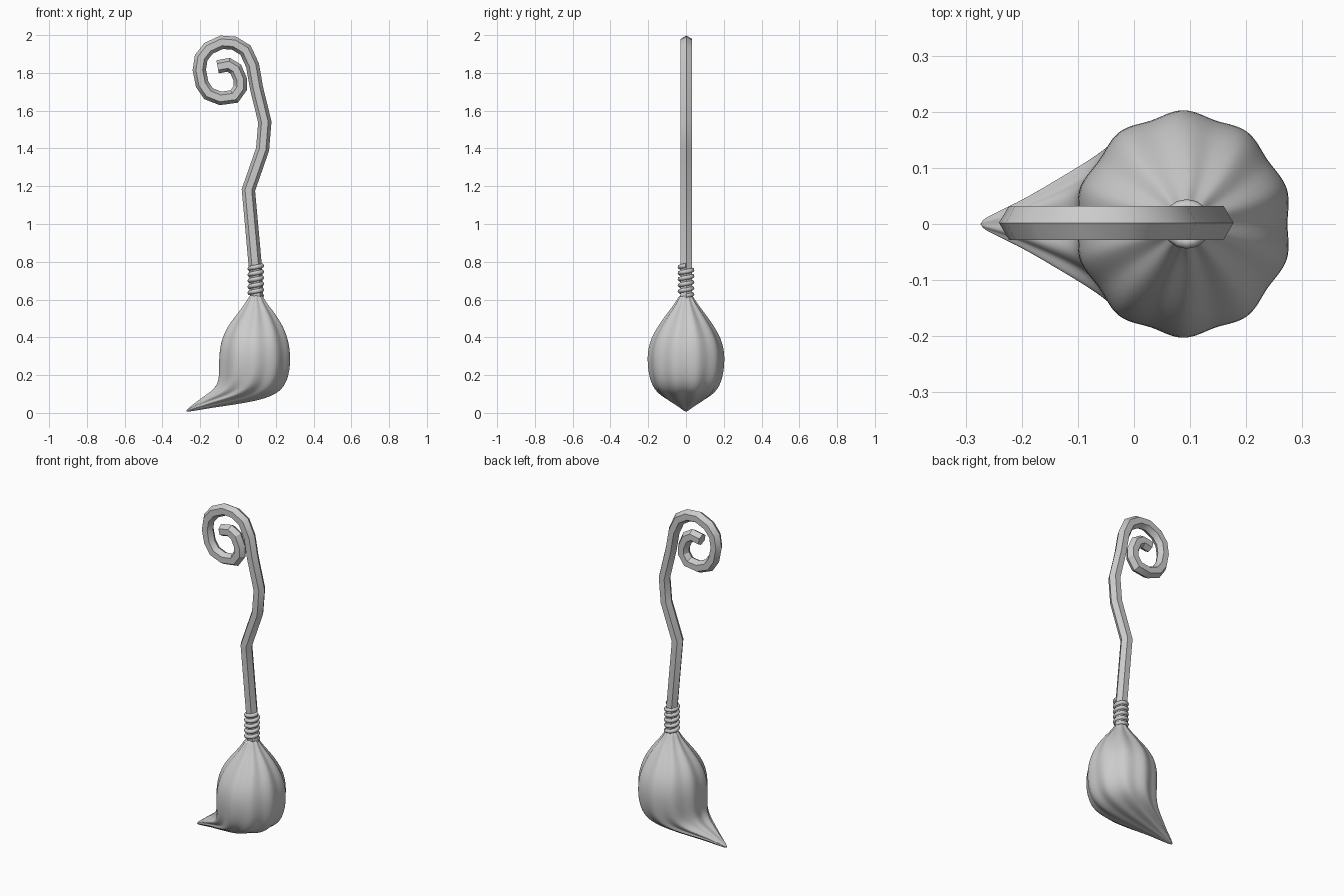
import bpy, bmesh
from math import sin, cos, pi, radians
from mathutils import Vector

if "Cube" in bpy.data.objects:
    bpy.data.objects.remove(bpy.data.objects["Cube"])

grey = bpy.data.materials.new("plain_grey")
grey.use_nodes = True
colour = (0.6, 0.6, 0.6, 1)
grey.diffuse_color = colour
grey.node_tree.nodes["Principled BSDF"].inputs["Base Color"].default_value = colour


def loft(name, rings, angle):
    """Skin a list of equal rings, cap both ends and shade by angle."""
    bm = bmesh.new()
    loops = [[bm.verts.new(p) for p in ring] for ring in rings]
    n = len(loops[0])
    for a, b in zip(loops, loops[1:]):
        for i in range(n):
            j = (i + 1) % n
            bm.faces.new((a[i], a[j], b[j], b[i]))
    bm.faces.new(loops[0])
    bm.faces.new(loops[-1])
    bmesh.ops.recalc_face_normals(bm, faces=bm.faces)
    mesh = bpy.data.meshes.new(name)
    bm.to_mesh(mesh)
    bm.free()
    mesh.materials.append(grey)
    obj = bpy.data.objects.new(name, mesh)
    bpy.context.collection.objects.link(obj)
    bpy.ops.object.select_all(action="DESELECT")
    obj.select_set(True)
    bpy.context.view_layer.objects.active = obj
    bpy.ops.object.shade_smooth_by_angle(angle=radians(angle))
    return obj


def sweep(name, path, radius, side, sides, angle):
    """Sweep a polygon along a path with mitred corners."""
    rings = []
    last = len(path) - 1
    for i, p in enumerate(path):
        t_in = (p - path[max(i - 1, 0)]).normalized()
        t_out = (path[min(i + 1, last)] - p).normalized()
        t = (t_in + t_out).normalized()
        miter = 1 / max(t.dot(t_out if i < last else t_in), 0.7)
        n = t.cross(side).normalized()
        b = t.cross(n)
        rings.append([p + radius * (miter * cos(2 * pi * k / sides) * n
                                    + sin(2 * pi * k / sides) * b)
                      for k in range(sides)])
    return loft(name, rings, angle)


# Crooked hexagonal handle ending in a curl
handle_points = [
    (.1, .57), (.093, .76), (.055, 1.18), (.13, 1.395), (.142, 1.54),
    (.098, 1.72), (.077, 1.84), (.04, 1.92), (-.02, 1.957), (-.087, 1.962),
    (-.156, 1.93), (-.195, 1.88), (-.205, 1.815), (-.19, 1.74),
    (-.156, 1.69), (-.093, 1.665), (-.02, 1.675), (.012, 1.72),
    (.012, 1.765), (-.012, 1.82), (-.05, 1.843), (-.108, 1.832)]
sweep("handle", [Vector((x, .002, z)) for x, z in handle_points],
      .035, Vector((0, 1, 0)), 6, 30)

# Cord wound around the neck
turns, steps = 5, 16
cord = []
for i in range(turns * steps + 1):
    a = 2 * pi * i / steps
    cord.append(Vector((.094 + .032 * cos(a), .032 * sin(a),
                        .62 + .16 * i / (turns * steps))))
sweep("binding_cord", cord, .012, Vector((0, 0, 1)), 8, 60)

# Ribbed bristle bundle: left point, right point, half depth, rib depth
sections = [
    ((.062, .63), (.128, .63), .034, .06),
    ((.045, .59), (.145, .59), .052, .07),
    ((0, .53), (.195, .53), .1, .06),
    ((-.06, .455), (.243, .455), .155, .05),
    ((-.09, .38), (.268, .38), .195, .035),
    ((-.1, .3), (.278, .3), .209, .03),
    ((-.1, .22), (.272, .2), .202, .035),
    ((-.105, .16), (.238, .12), .182, .045),
    ((-.135, .12), (.155, .075), .145, .06),
    ((-.18, .09), (0, .045), .095, .06),
    ((-.225, .055), (-.15, .026), .045, .05),
    ((-.28, .012), (-.27, .003), .008, 0)]
ribs, segments = 10, 40
bundle = []
for left, right, depth, rib in sections:
    l, r = Vector((left[0], 0, left[1])), Vector((right[0], 0, right[1]))
    centre, half = (l + r) / 2, (r - l) / 2 * 1.05
    ring = []
    for k in range(segments):
        a = 2 * pi * k / segments
        s = 1 - rib - rib * cos(ribs * a)
        ring.append(centre + s * (half * cos(a) + Vector((0, depth * sin(a), 0))))
    bundle.append(ring)
bristles = loft("bristles", bundle, 80)
smooth = bristles.modifiers.new("smooth", "SUBSURF")
smooth.levels = smooth.render_levels = 2
